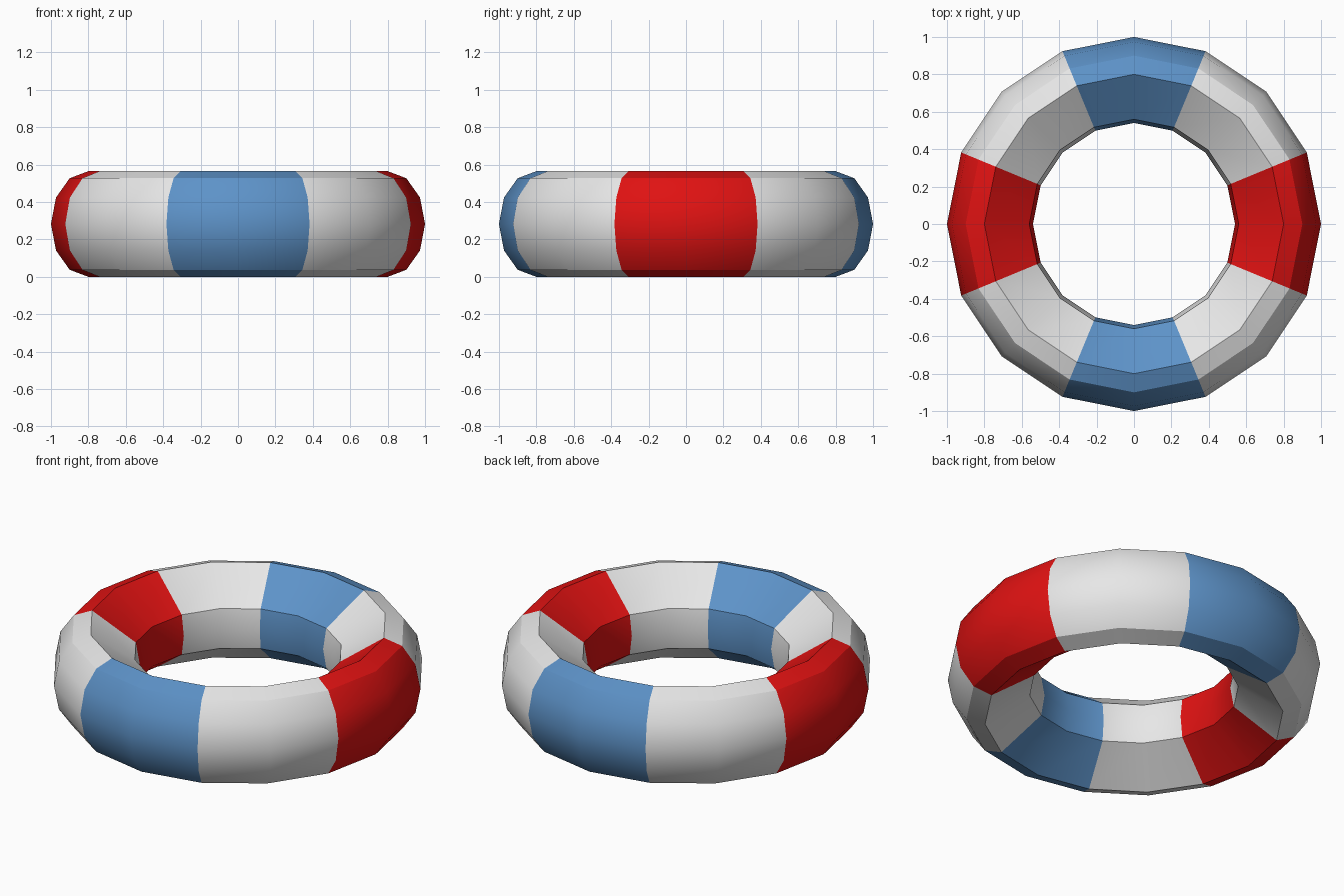
import bpy, bmesh, math

if "Cube" in bpy.data.objects:
    bpy.data.objects.remove(bpy.data.objects["Cube"])

SIDES = 16
H = 0.565


def material(name, rgb):
    m = bpy.data.materials.new(name)
    m.diffuse_color = (*rgb, 1.0)
    m.use_nodes = True
    m.node_tree.nodes["Principled BSDF"].inputs["Base Color"].default_value = m.diffuse_color
    return m


# Cross-section (radius, height): rounded outside, bevelled inside
mid = H / 2
outer = [(0.8 + 0.2 * math.cos(math.radians(a)), mid + mid * math.sin(math.radians(a)))
         for a in range(-90, 91, 30)]
inner = [(0.56, 0.40), (0.54, mid), (0.56, 0.165)]
profile = outer + inner

# Sweep the section around z
bm = bmesh.new()
rings = []
for i in range(SIDES):
    a = 2 * math.pi * i / SIDES
    rings.append([bm.verts.new((r * math.cos(a), r * math.sin(a), z)) for r, z in profile])

n = len(profile)
for i in range(SIDES):
    p, q = rings[i], rings[(i + 1) % SIDES]
    # Eight bands of two segments: red at the sides, blue front and back, white between
    band = ((i + 1) % SIDES) // 2
    colour = (1, 0, 2, 0)[band % 4]
    for j in range(n):
        k = (j + 1) % n
        f = bm.faces.new((p[j], q[j], q[k], p[k]))
        f.material_index = colour
bmesh.ops.recalc_face_normals(bm, faces=bm.faces)

mesh = bpy.data.meshes.new("swim_ring")
bm.to_mesh(mesh)
bm.free()
for m in (material("white", (0.8, 0.8, 0.8)),
          material("red", (0.74, 0.006, 0.006)),
          material("blue", (0.11, 0.29, 0.58))):
    mesh.materials.append(m)

ring = bpy.data.objects.new("swim_ring", mesh)
bpy.context.collection.objects.link(ring)
bpy.context.view_layer.objects.active = ring
ring.select_set(True)
bpy.ops.object.shade_smooth_by_angle(angle=math.radians(30))
